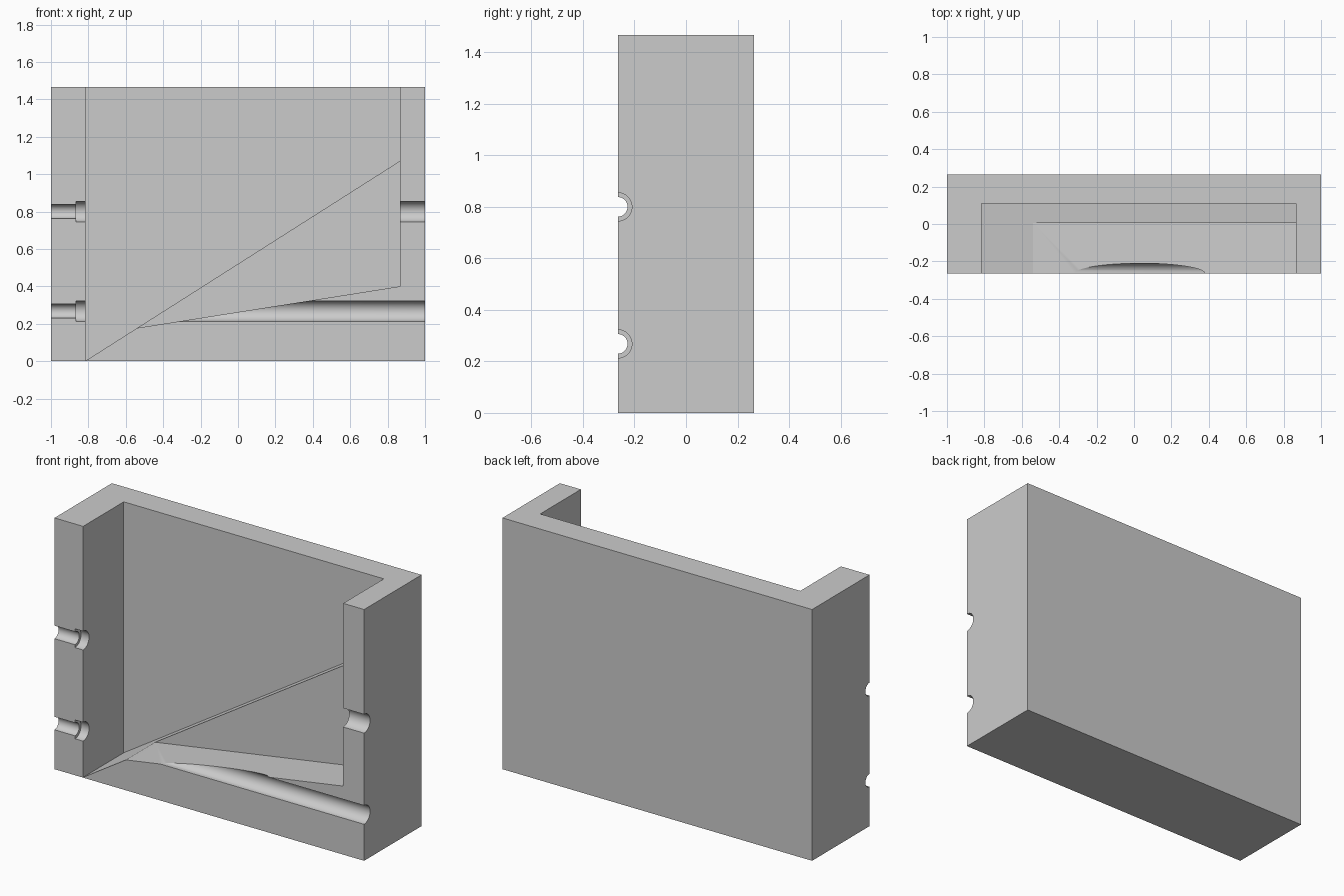
import bpy
import bmesh
import math
from mathutils import Matrix, Vector

cube = bpy.data.objects.get("Cube")
if cube:
    bpy.data.objects.remove(cube, do_unlink=True)

# Main dimensions
HALF_Y, HEIGHT = 0.265, 1.467
LEFT, RIGHT = -0.815, 0.865
RAMP_LOW, RAMP_HIGH = 0.002, 1.07
LOWER_Z, UPPER_Z = 0.268, 0.80
BORE, SMALL_BORE = 0.055, 0.038

grey = bpy.data.materials.new("plain grey")
grey.use_nodes = True
colour = (0.6, 0.6, 0.6, 1)
grey.diffuse_color = colour
grey.node_tree.nodes["Principled BSDF"].inputs["Base Color"].default_value = colour


def make_object(name, bm):
    bmesh.ops.recalc_face_normals(bm, faces=bm.faces)
    mesh = bpy.data.meshes.new(name)
    bm.to_mesh(mesh)
    bm.free()
    mesh.materials.append(grey)
    obj = bpy.data.objects.new(name, mesh)
    bpy.context.collection.objects.link(obj)
    return obj


def prism(name, profile, y0, y1):
    """Extrude an x-z outline from y0 to y1."""
    bm = bmesh.new()
    face = bm.faces.new([bm.verts.new((x, y0, z)) for x, z in profile])
    made = bmesh.ops.extrude_face_region(bm, geom=[face])["geom"]
    verts = [v for v in made if isinstance(v, bmesh.types.BMVert)]
    bmesh.ops.translate(bm, verts=verts, vec=Vector((0, y1 - y0, 0)))
    return make_object(name, bm)


def rod(name, x0, x1, z, radius):
    """Cylinder along x, centred on the front face."""
    bm = bmesh.new()
    place = Matrix.Translation(((x0 + x1) / 2, -HALF_Y, z)) @ Matrix.Rotation(math.pi / 2, 4, "Y")
    bmesh.ops.create_cone(bm, cap_ends=True, segments=64, radius1=radius,
                          radius2=radius, depth=x1 - x0, matrix=place)
    return make_object(name, bm)


# Solid block
block = prism("mould_block", [(-1, 0), (1, 0), (1, HEIGHT), (-1, HEIGHT)], -HALF_Y, HALF_Y)

# Deep pocket above the ramp, and shallow pocket below it
cutters = [
    prism("deep_pocket", [(LEFT, RAMP_LOW), (RIGHT, RAMP_HIGH), (RIGHT, 2), (LEFT, 2)], -0.5, 0.11),
    prism("shallow_pocket", [(-0.7, 0.152), (RIGHT, 0.40), (RIGHT, 1.2), (-0.7, 0.3)], -0.5, 0.005),
]

# Stepped grooves in one wall, plain grooves through the other
for label, z, inner_end in (("lower", LOWER_Z, -0.4), ("upper", UPPER_Z, 0.8)):
    cutters.append(rod(label + "_small_groove", -1.1, -0.75, z, SMALL_BORE))
    cutters.append(rod(label + "_counterbore", -0.867, -0.75, z, BORE))
    cutters.append(rod(label + "_plain_groove", inner_end, 1.1, z, BORE))

# Cut everything out of the block
bpy.ops.object.select_all(action="DESELECT")
bpy.context.view_layer.objects.active = block
block.select_set(True)
for cutter in cutters:
    cutter.hide_render = True
    mod = block.modifiers.new(cutter.name, "BOOLEAN")
    mod.operation = "DIFFERENCE"
    mod.solver = "EXACT"
    mod.object = cutter
    bpy.ops.object.modifier_apply(modifier=mod.name)
    bpy.data.objects.remove(cutter, do_unlink=True)

bpy.ops.object.shade_smooth_by_angle(angle=math.radians(20))
